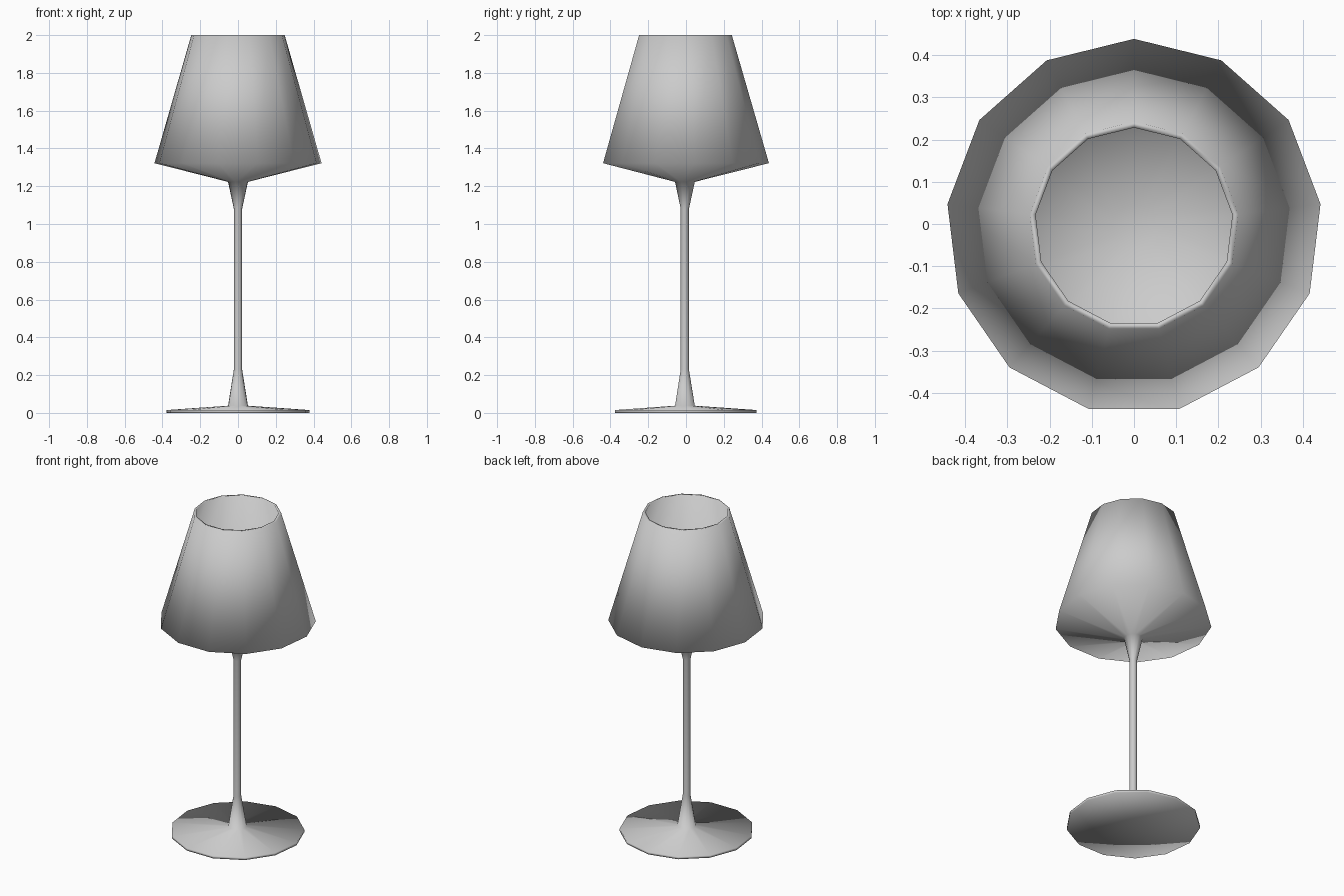
import bpy, bmesh, math

if "Cube" in bpy.data.objects:
    bpy.data.objects.remove(bpy.data.objects["Cube"])

SIDES = 13
Y_SHIFT = -0.0065   # odd side count: recentres the bounding box


def lathe(name, profile):
    """Revolve (radius, z) points with a corner towards +y; radius 0 makes a pole."""
    bm = bmesh.new()
    rings = []
    for r, z in profile:
        if r == 0:
            rings.append([bm.verts.new((0, Y_SHIFT, z))] * SIDES)
            continue
        ring = []
        for i in range(SIDES):
            a = math.pi / 2 + i * math.tau / SIDES
            ring.append(bm.verts.new((r * math.cos(a), r * math.sin(a) + Y_SHIFT, z)))
        rings.append(ring)
    for low, high in zip(rings, rings[1:]):
        for i in range(SIDES):
            j = (i + 1) % SIDES
            corners = list(dict.fromkeys((low[i], low[j], high[j], high[i])))
            bm.faces.new(corners)
    bmesh.ops.recalc_face_normals(bm, faces=bm.faces)
    for f in bm.faces:
        f.smooth = True
    mesh = bpy.data.meshes.new(name)
    bm.to_mesh(mesh)
    bm.free()
    obj = bpy.data.objects.new(name, mesh)
    bpy.context.collection.objects.link(obj)
    return obj


# One continuous goblet surface: foot, stem, outer bowl, rim, inner bowl
foot = [(0, 0), (0.381, 0), (0.381, 0.015), (0.053, 0.038)]
stem = [(0.022, 0.23), (0.022, 1.08), (0.053, 1.223)]
bowl_outside = [(0.4455, 1.322), (0.249, 2.0)]
bowl_inside = [(0.235, 2.0), (0.429, 1.333), (0.053, 1.238), (0, 1.236)]
lathe("wine_glass", foot + stem + bowl_outside + bowl_inside)
